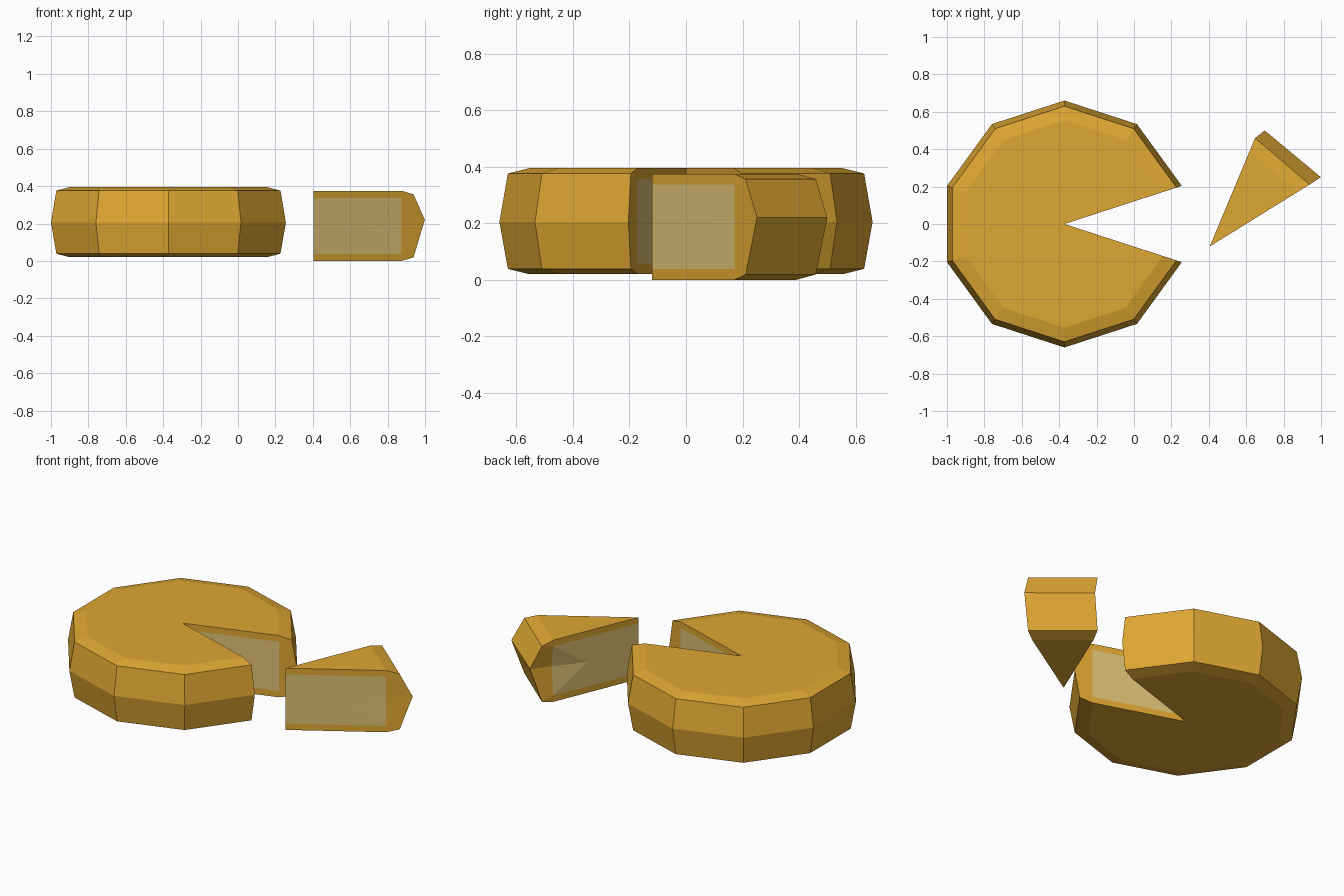
import bpy, bmesh, math
from mathutils import Vector

if "Cube" in bpy.data.objects:
    bpy.data.objects.remove(bpy.data.objects["Cube"])


def material(name, rgb):
    m = bpy.data.materials.new(name)
    m.diffuse_color = (*rgb, 1)
    m.use_nodes = True
    m.node_tree.nodes["Principled BSDF"].inputs["Base Color"].default_value = m.diffuse_color
    return m


RIND = material("golden rind", (0.74, 0.385, 0.032))
PASTE = material("pale inside", (0.72, 0.53, 0.175))
HEIGHT, CHAMFER = 0.375, 0.019   # total height, drop of the shallow edge slope
FLAT, CORE = 0.88, 0.53          # flat top and cut-fan centre, as share of rim radius
MARGIN = 0.038                   # rind thickness shown on the cut faces


def cheese(name, apex, base, equator, rays):
    """Wedge about a vertical apex edge; ray = (rim angle, rim r, equator angle, equator r)."""
    bm = bmesh.new()

    def vert(angle, r, z):
        a = math.radians(angle)
        return bm.verts.new((apex[0] + r * math.cos(a), apex[1] + r * math.sin(a), base + z))

    def face(vs, mat=0):
        bm.faces.new(vs).material_index = mat

    # apex edge, bottom to top
    spine = [vert(0, 0, z) for z in (0, MARGIN, HEIGHT - MARGIN, HEIGHT)]

    # outer profile of each ray: flat, rim, equator, rim, flat
    profiles = []
    for a, r, ea, er in rays:
        profiles.append([vert(a, r * FLAT, 0), vert(a, r, CHAMFER), vert(ea, er, equator),
                         vert(a, r, HEIGHT - CHAMFER), vert(a, r * FLAT, HEIGHT)])

    # outer skin, top and bottom
    for p, q in zip(profiles, profiles[1:]):
        for i in range(4):
            face((p[i], q[i], q[i + 1], p[i + 1]))
    face([spine[3]] + [p[4] for p in profiles])
    face([spine[0]] + [p[0] for p in profiles])

    # cut faces: pale fan in the middle, rind border around it
    for (a, r, ea, er), p in ((rays[0], profiles[0]), (rays[-1], profiles[-1])):
        core = vert(a, r * CORE, HEIGHT / 2)
        low = vert(a, r * FLAT, MARGIN)
        high = vert(a, r * FLAT, HEIGHT - MARGIN)
        t = (FLAT - CORE) * r / (er - CORE * r)
        mid = bm.verts.new(core.co.lerp(p[2].co, t))
        loop = [spine[1], low, mid, high, spine[2]]
        for u, v in zip(loop, loop[1:] + loop[:1]):
            face((core, u, v), 1)
        face((spine[0], p[0], low, spine[1]))
        face((p[0], p[1], low))
        face((p[1], p[2], mid, low))
        face((p[2], p[3], high, mid))
        face((p[3], p[4], high))
        face((p[4], spine[3], spine[2], high))

    bmesh.ops.recalc_face_normals(bm, faces=bm.faces[:])
    me = bpy.data.meshes.new(name)
    bm.to_mesh(me)
    bm.free()
    me.materials.append(RIND)
    me.materials.append(PASTE)
    ob = bpy.data.objects.new(name, me)
    bpy.context.collection.objects.link(ob)


# ten-sided wheel with one segment missing
cheese("cheese_wheel", (-0.372, 0.0), 0.02, 0.185,
       [(18 + 36 * k, 0.63, 18 + 36 * k, 0.66) for k in range(10)])

# removed slice; its far side is pushed in at mid height
cheese("cheese_slice", (0.405, -0.12), 0.0, 0.22,
       [(31.8, 0.628, 32.0, 0.70), (67.3, 0.628, 64.6, 0.686)])
